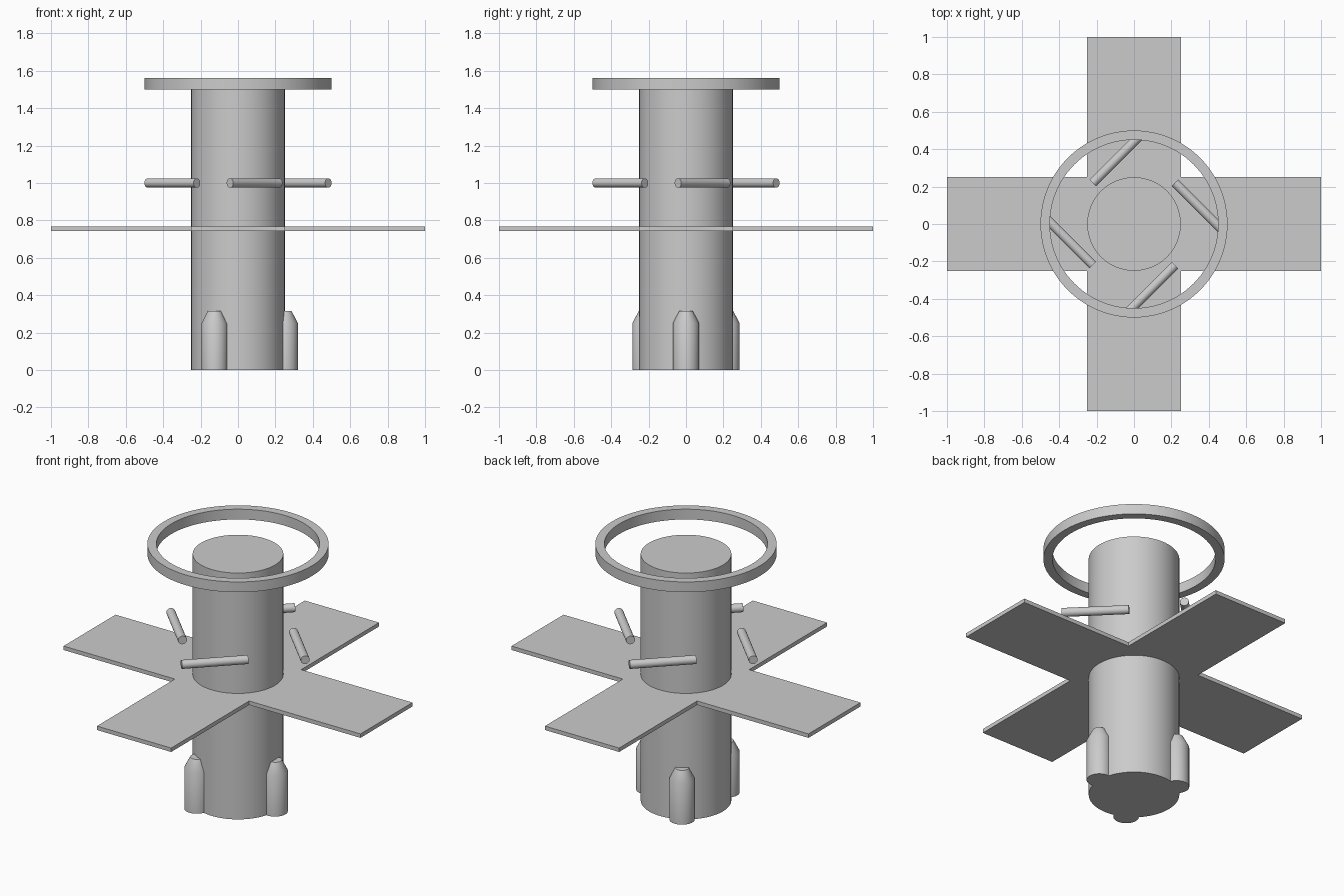
import bpy
import bmesh
import math
from mathutils import Matrix, Vector

cube = bpy.data.objects.get("Cube")
if cube:
    bpy.data.objects.remove(cube, do_unlink=True)

grey = bpy.data.materials.new("plain grey")
grey.use_nodes = True
GREY = (0.6, 0.6, 0.6, 1)
grey.diffuse_color = GREY
grey.node_tree.nodes["Principled BSDF"].inputs["Base Color"].default_value = GREY


def finish(name, bm, smooth=True):
    """Turn a bmesh into a grey object with sharp edges kept."""
    bmesh.ops.recalc_face_normals(bm, faces=bm.faces[:])
    mesh = bpy.data.meshes.new(name)
    bm.to_mesh(mesh)
    bm.free()
    mesh.materials.append(grey)
    obj = bpy.data.objects.new(name, mesh)
    bpy.context.collection.objects.link(obj)
    if smooth:
        bpy.ops.object.select_all(action="DESELECT")
        obj.select_set(True)
        bpy.context.view_layer.objects.active = obj
        bpy.ops.object.shade_smooth_by_angle(angle=math.radians(30))
    return obj


def lathe(name, profile, sides, closed=False, matrix=Matrix()):
    """Revolve (radius, z) points; cap the ends or close the loop."""
    bm = bmesh.new()
    loops = []
    for r, z in profile:
        angles = [math.tau * i / sides for i in range(sides)]
        loops.append([bm.verts.new((r * math.cos(a), r * math.sin(a), z)) for a in angles])
    pairs = list(zip(loops, loops[1:]))
    if closed:
        pairs.append((loops[-1], loops[0]))
    else:
        bm.faces.new(loops[0])
        bm.faces.new(loops[-1])
    for low, high in pairs:
        for i in range(sides):
            j = (i + 1) % sides
            bm.faces.new((low[i], low[j], high[j], high[i]))
    bm.transform(matrix)
    return finish(name, bm)


# Main body and floating ring
BODY_R = 0.25
lathe("body", [(BODY_R, 0), (BODY_R, 1.5)], 96)
lathe("top_ring", [(0.45, 1.5), (0.5, 1.5), (0.5, 1.5625), (0.45, 1.5625)], 96, closed=True)

# Boosters with blunt conical tips, spaced evenly round the base
for i in range(3):
    a = math.tau * i / 3
    spot = Matrix.Translation((BODY_R * math.cos(a), BODY_R * math.sin(a), 0))
    lathe(f"booster_{i + 1}", [(0.07, 0), (0.07, 0.25), (0.037, 0.315)], 48, matrix=spot)

# Cross-shaped panels as one flat plate
bm = bmesh.new()
outline = []
for i in range(4):
    turn = Matrix.Rotation(i * math.pi / 2, 3, "Z")
    for x, y in ((1, -0.25), (1, 0.25), (0.25, 0.25)):
        outline.append(bm.verts.new(turn @ Vector((x, y, 0.743))))
face = bm.faces.new(outline)
grown = bmesh.ops.extrude_face_region(bm, geom=[face])
top = [v for v in grown["geom"] if isinstance(v, bmesh.types.BMVert)]
bmesh.ops.translate(bm, verts=top, vec=(0, 0, 0.024))
finish("cross_panels", bm, smooth=False)

# Horizontal rods running tangentially from each diagonal
for i in range(4):
    turn = Matrix.Rotation(math.pi / 4 + i * math.pi / 2, 4, "Z")
    lay = Matrix.Translation((0.311, 0, 1)) @ Matrix.Rotation(math.pi / 2, 4, "X")
    lathe(f"rod_{i + 1}", [(0.025, 0), (0.025, 0.372)], 32, matrix=turn @ lay)
